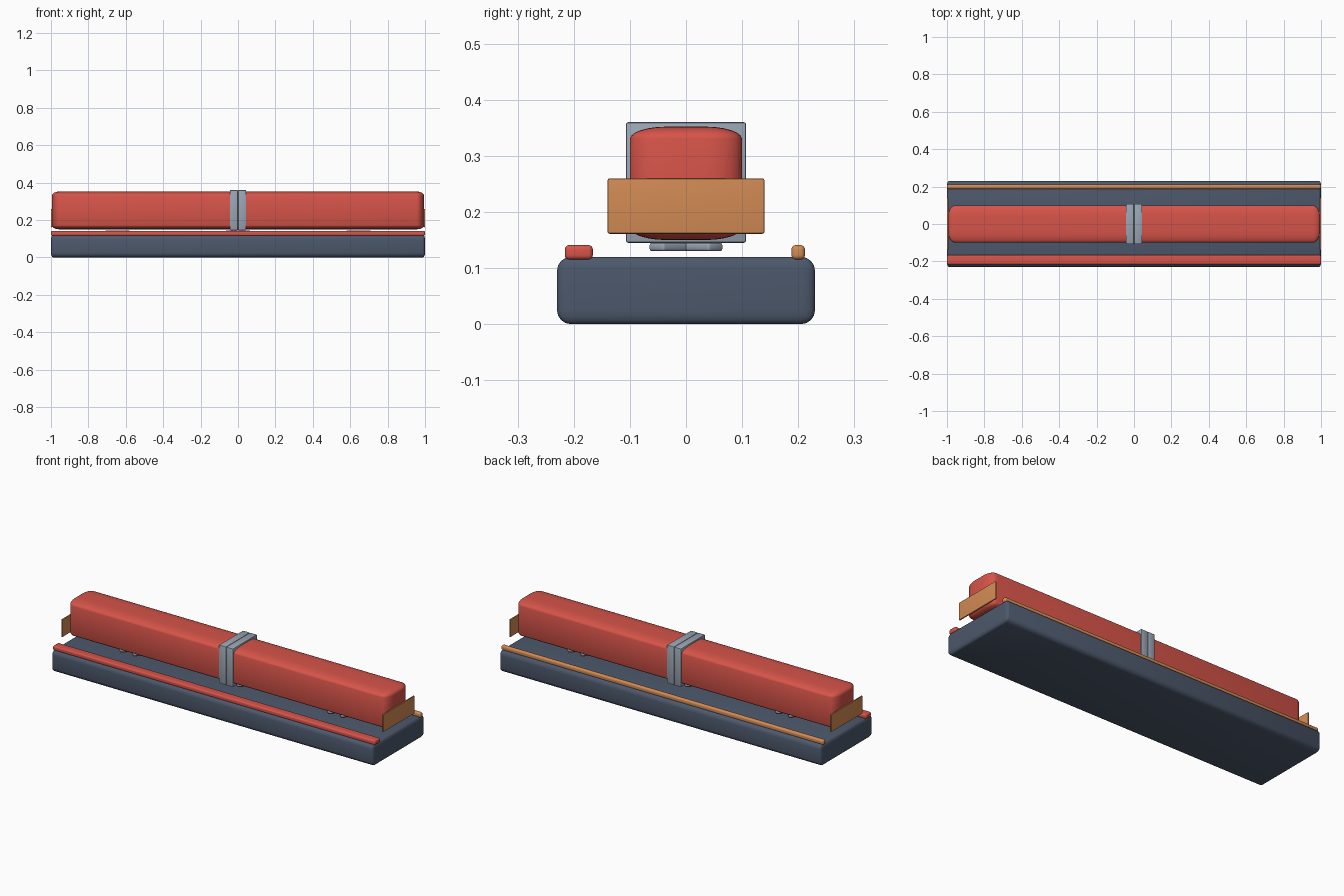
import bpy, bmesh, math
from mathutils import Matrix

if "Cube" in bpy.data.objects:
    bpy.data.objects.remove(bpy.data.objects["Cube"])


def material(name, rgb):
    m = bpy.data.materials.new(name)
    lin = [((c / 255 + 0.055) / 1.055) ** 2.4 for c in rgb]
    m.diffuse_color = (*lin, 1)
    m.use_nodes = True
    m.node_tree.nodes["Principled BSDF"].inputs["Base Color"].default_value = m.diffuse_color
    return m


SLATE = material("slate", (76, 88, 107))
RED = material("red", (214, 84, 73))
ORANGE = material("orange", (210, 139, 84))
GREY = material("grey", (154, 166, 180))


def rounded_box(name, lo, hi, radii, mat, segments=4, turn=0):
    """Box from lo to hi; its edges are rounded by a separate radius per axis."""
    size = [b - a for a, b in zip(lo, hi)]
    mid = [(a + b) / 2 for a, b in zip(lo, hi)]
    bm = bmesh.new()
    bmesh.ops.create_cube(bm, size=1)
    # bevel by one unit in a stretched space, then scale back
    bmesh.ops.scale(bm, vec=[s / r for s, r in zip(size, radii)], verts=bm.verts)
    bmesh.ops.bevel(bm, geom=bm.edges[:], offset=1, offset_type='OFFSET',
                    segments=segments, profile=0.5, affect='EDGES')
    bmesh.ops.scale(bm, vec=radii, verts=bm.verts)
    bmesh.ops.transform(bm, matrix=Matrix.Translation(mid) @ Matrix.Rotation(turn, 4, 'Z'),
                        verts=bm.verts)
    me = bpy.data.meshes.new(name)
    bm.to_mesh(me)
    bm.free()
    me.materials.append(mat)
    ob = bpy.data.objects.new(name, me)
    bpy.context.collection.objects.link(ob)
    bpy.ops.object.select_all(action='DESELECT')
    ob.select_set(True)
    bpy.context.view_layer.objects.active = ob
    bpy.ops.object.shade_smooth_by_angle(angle=math.radians(35))
    return ob


# Base slab
rounded_box("base", (-1, -0.23, 0), (1, 0.23, 0.12), (0.012, 0.025, 0.025), SLATE)

# Rails along the front and back edges of the base
rounded_box("front_rail", (-1, -0.216, 0.115), (1, -0.166, 0.141), (0.008,) * 3, RED)
rounded_box("back_rail", (-1, 0.188, 0.115), (1, 0.212, 0.141), (0.008,) * 3, ORANGE)

# Long rounded body
rounded_box("body", (-0.995, -0.1, 0.15), (0.995, 0.1, 0.352), (0.04, 0.065, 0.022), RED, 6)

# Centre strap in two halves
for side, x in (("left", -0.0435), ("right", 0.0005)):
    rounded_box(f"strap_{side}", (x, -0.107, 0.145), (x + 0.043, 0.107, 0.36),
                (0.004,) * 3, GREY, 2)

# Wide plates across both ends of the body
for side, x in (("left", -1), ("right", 0.992)):
    rounded_box(f"end_plate_{side}", (x, -0.14, 0.161), (x + 0.008, 0.14, 0.26),
                (0.002, 0.004, 0.004), ORANGE, 2)

# Crossed spacer bars between base and body
for i, x in enumerate((-0.645, 0, 0.645)):
    for j, turn in enumerate((45, -45)):
        rounded_box(f"spacer_{i}_{j}", (x - 0.076, -0.019, 0.13), (x + 0.076, 0.019, 0.145),
                    (0.005,) * 3, GREY, 3, math.radians(turn))
